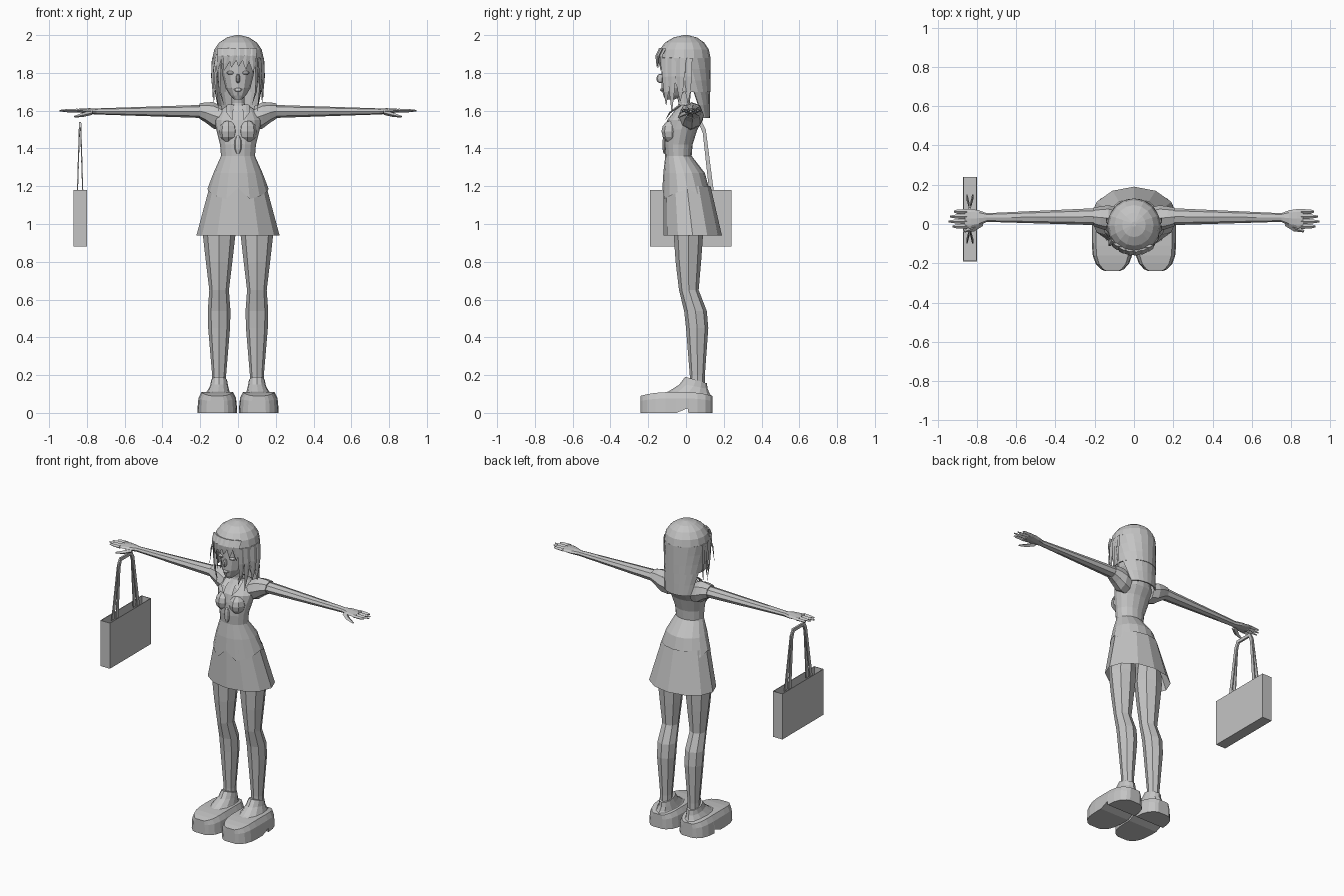
import bpy, bmesh
from math import sin, cos, pi, tau, sqrt
from mathutils import Vector

default_cube = bpy.data.objects.get("Cube")
if default_cube:
    bpy.data.objects.remove(default_cube, do_unlink=True)

colour = (0.55, 0.55, 0.55, 1)
grey = bpy.data.materials.new("plain grey")
grey.use_nodes = True
grey.diffuse_color = colour
grey.node_tree.nodes["Principled BSDF"].inputs["Base Color"].default_value = colour


def finish(name, bm, mirror=False, thick=0):
    """Turn a bmesh into a grey object, optionally mirrored across x."""
    bmesh.ops.recalc_face_normals(bm, faces=bm.faces)
    mesh = bpy.data.meshes.new(name)
    bm.to_mesh(mesh)
    bm.free()
    mesh.materials.append(grey)
    part = bpy.data.objects.new(name, mesh)
    bpy.context.collection.objects.link(part)
    if thick:
        part.modifiers.new("thickness", "SOLIDIFY").thickness = thick
    if mirror:
        part.modifiers.new("mirror", "MIRROR")


def loft(name, rings, closed=True, caps=True, mirror=False, thick=0):
    """Skin a list of equal-length point rings."""
    bm = bmesh.new()
    rows = [[bm.verts.new(point) for point in ring] for ring in rings]
    count = len(rows[0])
    for low, high in zip(rows, rows[1:]):
        for i in range(count if closed else count - 1):
            j = (i + 1) % count
            bm.faces.new((low[i], low[j], high[j], high[i]))
    if caps and closed:
        bm.faces.new(rows[0])
        bm.faces.new(rows[-1])
    finish(name, bm, mirror, thick)


def oval(z, wide, front, back, x=0, sides=12, gap=None):
    """Level ring of half-width wide; a gap angle leaves the front open."""
    middle, deep = (front + back) / 2, (back - front) / 2
    if gap is None:
        angles = [tau * i / sides for i in range(sides)]
    else:
        angles = [gap + (tau - 2 * gap) * i / (sides - 1) for i in range(sides)]
    return [Vector((x + wide * sin(a), middle - deep * cos(a), z)) for a in angles]


def upright(x, y, z, deep, tall, sides=8):
    """Ring standing across the x axis."""
    angles = [tau * i / sides for i in range(sides)]
    return [Vector((x, y + deep * cos(a), z + tall * sin(a))) for a in angles]


def ball(name, centre, radii, mirror=False):
    bm = bmesh.new()
    bmesh.ops.create_uvsphere(bm, u_segments=8, v_segments=6, radius=1)
    bmesh.ops.scale(bm, vec=radii, verts=bm.verts)
    bmesh.ops.translate(bm, vec=centre, verts=bm.verts)
    finish(name, bm, mirror)


def strand(name, path, width, side, tip=0.05, flat=0.3, mirror=False):
    """Diamond-section strip that narrows to its tip."""
    path = [Vector(point) for point in path]
    side = Vector(side).normalized() * width
    normal = side.cross((path[-1] - path[0]).normalized()) * flat
    rings = []
    for i, point in enumerate(path):
        size = 1 - (1 - tip) * (i / (len(path) - 1)) ** 2
        rings.append([point + offset * size for offset in (side, normal, -side, -normal)])
    loft(name, rings, mirror=mirror)


def mix(start, end, t):
    return start + (end - start) * t


# Flared skirt, open below
loft("skirt", [oval(.94, .22, -.12, .19), oval(1.2, .15, -.12, .13)], caps=False)

# Fitted jacket; its hem dips at front and back, with a notch in front
jacket = [oval(*row, sides=16) for row in (
    (1.19, .162, -.125, .14), (1.27, .13, -.12, .1), (1.36, .09, -.11, .03),
    (1.42, .095, -.115, .035), (1.5, .115, -.11, .06), (1.55, .125, -.1, .09),
    (1.6, .1, -.06, .09), (1.63, .05, -.04, .05))]
for point in jacket[0][1:]:
    point.z -= abs(point.y) / 2
loft("jacket", jacket, caps=False)
ball("bust", (.05, -.075, 1.49), (.05, .055, .06), mirror=True)
ball("tie", (0, -.115, 1.42), (.02, .01, .05))
strand("collar", [(.04, -.03, 1.63), (.045, -.085, 1.59), (.03, -.11, 1.55)],
       .022, (1, 0, 0), mirror=True)

# Neck, head and face
loft("neck", [oval(1.58, .05, -.05, .04), oval(1.64, .035, -.04, .02),
              oval(1.74, .035, -.06, .03)])
loft("head", [oval(1.66, .02, -.11, -.06), oval(1.68, .042, -.12, -.01),
              oval(1.72, .066, -.13, .03), oval(1.8, .085, -.13, .06),
              oval(1.9, .09, -.13, .07), oval(1.96, .05, -.08, .04)])
ball("nose", (0, -.135, 1.77), (.012, .022, .025))
ball("lips", (0, -.125, 1.71), (.022, .012, .01))
ball("eyelid", (.04, -.115, 1.8), (.022, .015, .01), mirror=True)

# Hair: domed crown, curtain open at the face, long back panel
dome = [k * .37 for k in range(5)]
loft("hair_crown", [oval(1.88 + .12 * sin(a), .135 * cos(a), -.15 * cos(a), .13 * cos(a),
                         sides=16) for a in dome])
loft("hair_sides", [oval(1.88 - .06 * k, .136 - .002 * k, -.15 + .01 * k, .13,
                         sides=15, gap=.7 + .18 * k) for k in range(4)],
     closed=False, thick=.008)
loft("hair_back", [oval(1.7 - .07 * k, .128 - .01 * k, -.1 + .04 * k, .126,
                        sides=9, gap=1.85 + .1 * k) for k in range(3)],
     closed=False, thick=.008)


def brow(x, z):
    """Point on the front of the hair."""
    return Vector((x, -.01 - .145 * sqrt(1 - (x / .14) ** 2), z))


# Fringe locks sweep away from a parting, longest at the temples
for k in range(6):
    x = .032 * k - .085
    end = x * 1.2 - .01
    tip = 1.84 - abs(x) / 2
    root = brow(x, 1.93)
    root.y += .02
    strand("fringe_lock", [root, brow(x, 1.89), brow((x + end) / 2, (1.89 + tip) / 2),
                           brow(end, tip)], .027, (1, x * 4, 0))

# Long locks beside the face
for x, y, tip in ((.095, -.105, 1.63), (.115, -.075, 1.59), (.13, -.03, 1.65), (.13, .01, 1.64)):
    strand("side_lock", [(x, y, 1.88), (x + .005, y, 1.78), (x, y, 1.7),
                         (x + y / 5, y, tip)], .025, (.35, 1, 0), mirror=True)
strand("stray_lock", [(-.11, -.08, 1.9), (-.125, -.1, 1.82), (-.13, -.11, 1.72)],
       .018, (.5, -1, 0))

# Puffed sleeve, tapering arm and palm
loft("sleeve", [upright(.085, .02, 1.56, .065, .063), upright(.13, .03, 1.575, .065, .07),
                upright(.17, .033, 1.59, .057, .054), upright(.205, .036, 1.598, .047, .04)],
     mirror=True)
arm = [upright(mix(.12, .75, t), mix(.038, .033, t), 1.596,
               mix(.046, .022, t), mix(.037, .016, t)) for t in (k / 5 for k in range(6))]
palm = [upright(.79, .03, 1.598, .04, .015), upright(.83, .027, 1.6, .049, .011),
        upright(.86, .027, 1.6, .048, .009)]
loft("arm", arm + palm, mirror=True)

# Fingers and thumb
for k in range(4):
    y = .025 * k - .012
    end = .95 - .02 * abs(k - 1.3)
    strand("finger", [(.85, y, 1.6), (.9, y, 1.6), (end, y, 1.6)], .013, (0, 1, 0),
           tip=.4, flat=.8, mirror=True)
strand("thumb", [(.775, .005, 1.59), (.82, -.025, 1.578), (.865, -.037, 1.568)],
       .016, (.5, 1, 0), tip=.4, flat=.8, mirror=True)

# Legs: thigh, knee, calf, ankle
loft("leg", [oval(z, wide, front, back, x=.1, sides=8) for z, wide, front, back in (
    (1.1, .07, -.07, .09), (.94, .086, -.065, .09), (.8, .07, -.055, .08),
    (.65, .052, -.037, .067), (.54, .06, -.01, .11), (.45, .058, 0, .118),
    (.2, .037, .02, .1), (.1, .037, .02, .1))], mirror=True)


def sole_slice(u, lift=0):
    """Cross-section of the platform; u runs from toe to heel."""
    half = .105 * (1 - .9 * u ** 4) ** .45
    y = .19 * u - .05
    top = .11 - .02 * abs(u) ** 3
    outline = ((-1, lift), (1, lift), (.95, top * .7), (.8, top), (-.8, top), (-.95, top * .7))
    return [Vector((.11 + half * across, y, z)) for across, z in outline]


# Platform sole with a notch in front of the heel
sole = [sole_slice(-cos(pi * k / 10)) for k in range(11)]
notch = -cos(pi * .6)
sole[6:7] = [sole_slice(notch, lift=.025), sole_slice(notch + .02)]
loft("shoe_sole", sole, mirror=True)

# Shoe upper rising to a collar that is highest in front
upper = [oval(.09, .075, -.15, .135, x=.105), oval(.115, .06, -.09, .125, x=.105),
         oval(.15, .048, -.035, .115, x=.1), oval(.19, .042, -.005, .11, x=.1)]
for height, ring in enumerate(upper):
    for point in ring:
        point.z -= .1 * height * max(0, point.y)
loft("shoe_upper", upper, mirror=True)

# Open shopping bag
corners = ((-.87, -.19), (-.8, -.19), (-.8, .24), (-.87, .24))
loft("bag", [[(x, y, z) for x, y in corners] for z in (.88, 1.18)], caps=False, thick=.006)
loft("bag_base", [[(x, y, z) for x, y in corners] for z in (.88, .89)])

# Two looped handles that lean together at the top
half_loop = ((.125, 1.15), (.08, 1.5), (.06, 1.54))
loop = [(-out, z) for out, z in half_loop] + list(reversed(half_loop))
for lean in (-1, 1):
    rings = []
    for out, z in loop:
        x = -.836 + lean * (.003 + (1.54 - z) * .03)
        drop = .02 if z > 1.2 else 0
        rings.append([(x - .003, .025 + out, z), (x + .003, .025 + out, z),
                      (x + .003, .025 + out * .8, z - drop),
                      (x - .003, .025 + out * .8, z - drop)])
    loft("bag_handle", rings)
